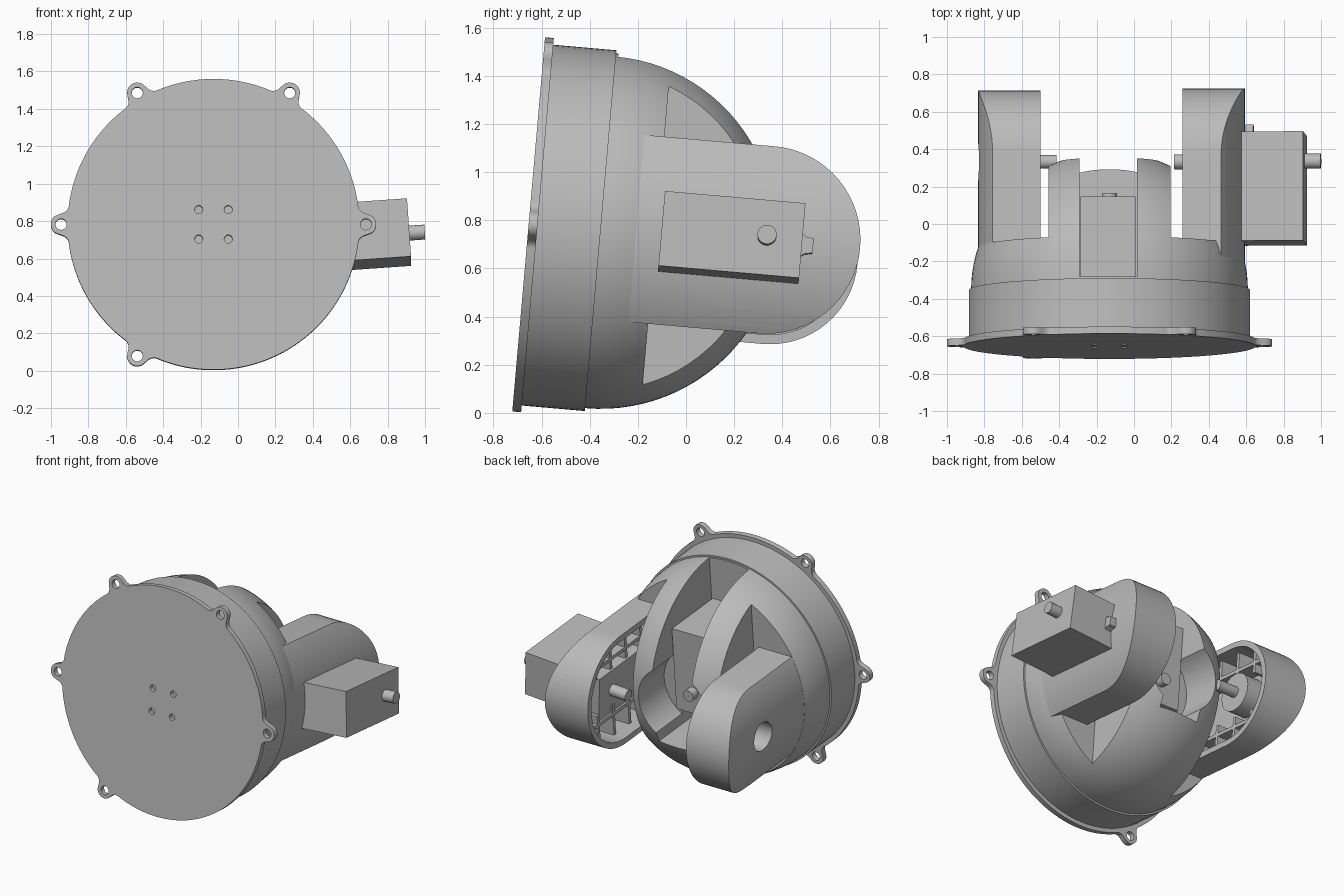
import bpy, bmesh
from math import sin, cos, pi, radians, sqrt, asin
from mathutils import Matrix, Vector

if "Cube" in bpy.data.objects:
    bpy.data.objects.remove(bpy.data.objects["Cube"])

grey = bpy.data.materials.new("plain grey")
grey.use_nodes = True
colour = (0.5, 0.5, 0.5, 1)
grey.diffuse_color = colour
grey.node_tree.nodes["Principled BSDF"].inputs["Base Color"].default_value = colour

# Working frame: x across, y along the dome axis, z up the plate; leaned at the end
CX = -0.131
LEAN = Matrix.Translation((0, -0.6535, 0.783)) @ Matrix.Rotation(radians(-5), 4, 'X')
ROLL = (Matrix.Translation((0.6, 0, 0.01)) @ Matrix.Rotation(radians(-4), 4, 'Y')
        @ Matrix.Translation((-0.6, 0, -0.01)))
NONE = Matrix.Identity(4)


def make(name, bm, extra=NONE):
    bmesh.ops.transform(bm, matrix=LEAN @ extra, verts=bm.verts)
    bmesh.ops.recalc_face_normals(bm, faces=bm.faces)
    mesh = bpy.data.meshes.new(name)
    bm.to_mesh(mesh)
    bm.free()
    mesh.materials.append(grey)
    ob = bpy.data.objects.new(name, mesh)
    bpy.context.collection.objects.link(ob)
    return ob


def prism(name, profile, axis, lo, hi, extra=NONE):
    """Extrude a 2D outline along x (outline in y,z) or y (outline in x,z)."""
    bm = bmesh.new()
    place = (lambda a, b: (lo, a, b)) if axis == 'x' else (lambda a, b: (a, lo, b))
    face = bm.faces.new([bm.verts.new(place(a, b)) for a, b in profile])
    new = bmesh.ops.extrude_face_region(bm, geom=[face])["geom"]
    step = Vector((hi - lo, 0, 0)) if axis == 'x' else Vector((0, hi - lo, 0))
    bmesh.ops.translate(bm, vec=step, verts=[v for v in new if isinstance(v, bmesh.types.BMVert)])
    return make(name, bm, extra)


def circle(a, b, r, n=32):
    return [(a + r * cos(2 * pi * i / n), b + r * sin(2 * pi * i / n)) for i in range(n)]


def box(name, x, y, z, extra=NONE):
    return prism(name, [(y[0], z[0]), (y[1], z[0]), (y[1], z[1]), (y[0], z[1])],
                 'x', x[0], x[1], extra)


def stadium(start, centre, mid, r, n=32):
    arc = [(centre + r * cos(pi * (i / n - 0.5)), mid + r * sin(pi * (i / n - 0.5)))
           for i in range(n + 1)]
    return [(start, mid - r)] + arc + [(start, mid + r)]


def cut(ob, *tools, op='DIFFERENCE'):
    for tool in tools:
        tool.hide_render = True
        mod = ob.modifiers.new("cut", 'BOOLEAN')
        mod.operation, mod.solver, mod.object = op, 'EXACT', tool
    deps = bpy.context.evaluated_depsgraph_get()
    mesh = bpy.data.meshes.new_from_object(ob.evaluated_get(deps))
    ob.modifiers.clear()
    ob.data = mesh
    for tool in tools:
        bpy.data.objects.remove(tool)


# Round mounting plate with five filleted screw ears
EAR_ANGLES = (0, 60, 120, 180, 240)
PLATE_R, EAR_AT, EAR_R = 0.78, 0.815, 0.055
EAR_HALF = asin(EAR_R / EAR_AT) * 0.97


def plate_radius(t):
    d = min(abs((t - radians(a) + pi) % (2 * pi) - pi) for a in EAR_ANGLES)
    if d < EAR_HALF:
        return EAR_AT * cos(d) + sqrt(EAR_R ** 2 - (EAR_AT * sin(d)) ** 2)
    k = min(1, (d - EAR_HALF) / radians(3.2))
    return PLATE_R + 0.035 * (1 - k) ** 2


outline = []
for i in range(480):
    t = 2 * pi * i / 480
    outline.append((CX + plate_radius(t) * cos(t), plate_radius(t) * sin(t)))
plate = prism("mounting_plate", outline, 'y', 0, 0.037)
holes = [prism("ear_hole", circle(CX + EAR_AT * cos(radians(a)), EAR_AT * sin(radians(a)), 0.03, 20),
               'y', -0.1, 0.2) for a in EAR_ANGLES]
holes += [prism("screw_hole", circle(CX + sx * 0.079, sz * 0.079, 0.022, 16), 'y', -0.1, 0.03)
          for sx in (-1, 1) for sz in (-1, 1)]
cut(plate, *holes)

# Dome: short cylinder stepping into a hemisphere, turned about its axis
DOME_Y, DOME_R = 0.3, 0.74
bm = bmesh.new()
points = [(0.03, 0), (0.03, 0.752), (DOME_Y, 0.752)]
points += [(DOME_Y + DOME_R * sin(pi / 2 * i / 24), DOME_R * cos(pi / 2 * i / 24)) for i in range(25)]
verts = [bm.verts.new((CX + r, y, 0)) for y, r in points]
edges = [bm.edges.new(pair) for pair in zip(verts, verts[1:])]
bmesh.ops.spin(bm, geom=verts + edges, cent=(CX, 0, 0), axis=(0, 1, 0), angle=2 * pi, steps=96)
bmesh.ops.remove_doubles(bm, verts=bm.verts, dist=0.0005)
dome = make("dome", bm)
FLAT = 0.327
cut(dome,
    box("slot_cutter", (-0.292, 0.015), (0.31, 1.4), (-0.3, 1)),
    box("flat_cutter", (CX + FLAT, 1), (0.53, 1.4), (-1, 1)),
    box("flat_cutter", (-1.3, CX - FLAT), (0.53, 1.4), (-1, 1)),
    prism("opening_cutter", circle(CX, 0, 0.27, 48), 'y', 0.7, 1.4))

# Servo in the dome slot, its shaft pointing back
box("centre_servo", (-0.287, 0.008), (0.31, 0.765), (-0.155, 0.43))
prism("centre_servo_shaft", circle(CX, 0, 0.04, 24), 'y', 0.7, 0.82)


# Side arms: rounded ends, outer face following a cylinder, hollow on the inner side
def arm(name, inner, outer, floor, centre, mid, r, barrel):
    ob = prism(name, stadium(0.28, centre, mid, r), 'x', inner, outer)
    cut(ob, prism("barrel", circle(CX, 0, barrel, 128), 'y', 0, 2), op='INTERSECT')
    past = inner - 0.1 if outer > inner else inner + 0.1
    cut(ob, prism("cavity", stadium(0.5, centre, mid, r - 0.04), 'x', past, floor))
    return ob


arm("left_arm", 0.258, 0.8, 0.45, 0.99, 0.022, 0.39, 0.725)
right_arm = arm("right_arm", -0.50, -1.0, -0.69, 1.01, -0.045, 0.365, 0.702)

# Stiffening ribs inside both arms
for side, lo, hi, mid, reach in (("left", 0.34, 0.46, 0.022, 0.37), ("right", -0.70, -0.57, -0.045, 0.34)):
    for y in (0.65, 0.82, 0.99, 1.16):
        half = reach if y < 1.1 else reach - 0.04
        for z in ((mid - half, mid - 0.13), (mid + 0.13, mid + half)):
            box(side + "_arm_rib", (lo, hi), (y - 0.012, y + 0.012), z)
    for s in (-1, 1):
        z = mid + s * 0.2
        box(side + "_arm_long_rib", (lo, hi), (0.5, 1.25), (z - 0.012, z + 0.012))

# Pivot boss and pin of the right arm, with the round recess outside
PIVOT = 0.99
prism("right_pivot_boss", circle(PIVOT, 0, 0.13, 40), 'x', -0.70, -0.56)
prism("right_pivot_pin", circle(PIVOT, 0, 0.037, 24), 'x', -0.66, -0.415)
cut(right_arm, prism("recess", circle(PIVOT, -0.02, 0.1, 40), 'x', -1, -0.60))

# Servo through the left arm, slightly rolled, with its shaft and cable outlet
box("side_servo", (0.34, 0.915), (0.552, 1.138), (-0.146, 0.166), ROLL)
prism("side_servo_shaft", circle(PIVOT, 0.017, 0.04, 24), 'x', 0.215, 1.0, ROLL)
prism("cable_outlet", [(1.12, -0.05), (1.15, -0.025), (1.185, -0.018), (1.185, 0.042),
                       (1.15, 0.048), (1.12, 0.075)], 'x', 0.5, 0.64, ROLL)

# Smooth the round surfaces and keep the edges crisp
bpy.ops.object.select_all(action='DESELECT')
for ob in bpy.context.collection.objects:
    if ob.type == 'MESH' and ob.data.materials and ob.data.materials[0] == grey:
        ob.select_set(True)
        bpy.context.view_layer.objects.active = ob
bpy.ops.object.shade_smooth_by_angle(angle=radians(30))
